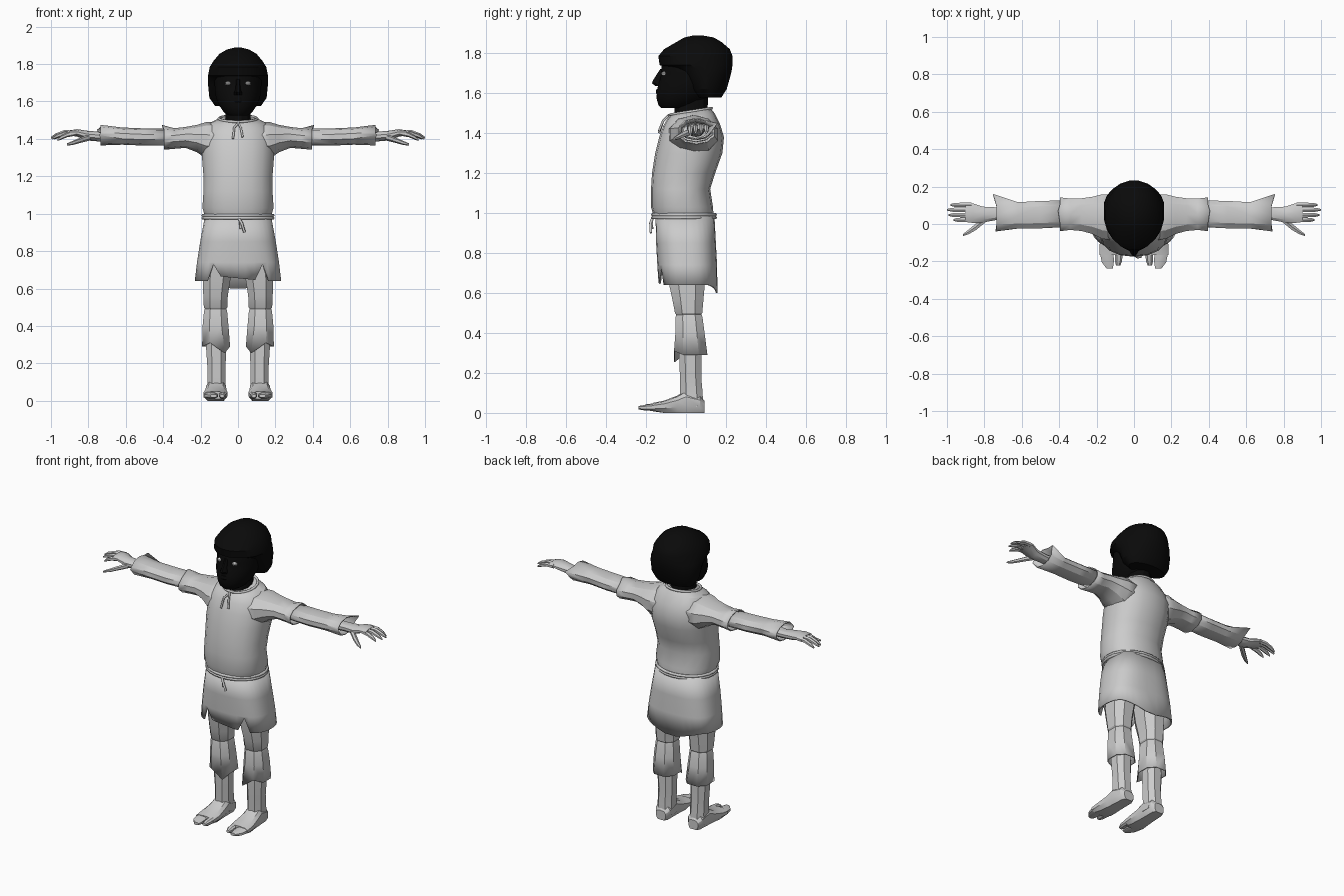
import bpy, bmesh, math
from mathutils import Vector


def material(name, v):
    m = bpy.data.materials.new(name)
    m.diffuse_color = (v, v, v, 1)
    return m


GREY = material("pale_grey", 0.6)
BLACK = material("black", 0.003)
WHITE = material("eye_white", 0.8)


def add(name, bm, mat, mirror=False, thick=0, angle=28):
    me = bpy.data.meshes.new(name)
    bmesh.ops.recalc_face_normals(bm, faces=bm.faces)
    bm.to_mesh(me)
    bm.free()
    me.materials.append(mat)
    me.polygons.foreach_set("use_smooth", [True] * len(me.polygons))
    me.set_sharp_from_angle(angle=math.radians(angle))
    ob = bpy.data.objects.new(name, me)
    bpy.context.collection.objects.link(ob)
    if thick:
        s = ob.modifiers.new("thickness", 'SOLIDIFY')
        s.thickness = thick
    if mirror:
        ob.modifiers.new("mirror", 'MIRROR')
    return ob


def loft(name, axis, secs, mat, n=12, p=1.0, caps=(True, True), edit=None, **kw):
    """Skin superellipse rings (position, centre a, centre b, radius a, radius b, tilt)."""
    bm = bmesh.new()
    rings = []
    for s in secs:
        t, ca, cb, ra, rb = s[:5]
        tilt = s[5] if len(s) > 5 else 0
        ring = []
        for i in range(n):
            w = 2 * math.pi * (i + 0.5) / n
            c, d = math.cos(w), math.sin(w)
            a = ca + ra * math.copysign(abs(c) ** p, c)
            b = cb + rb * math.copysign(abs(d) ** p, d)
            u = t + tilt * (b - cb)
            co = {'x': (u, a, b), 'y': (a, u, b), 'z': (a, b, u)}[axis]
            ring.append(bm.verts.new(co))
        rings.append(ring)
    for r, q in zip(rings, rings[1:]):
        for i in range(n):
            j = (i + 1) % n
            bm.faces.new((r[i], r[j], q[j], q[i]))
    if caps[0]:
        bm.faces.new(rings[0])
    if caps[1]:
        bm.faces.new(rings[-1])
    if edit:
        edit(bm, rings)
    return add(name, bm, mat, **kw)


def pull(*targets):
    """Move the nearest vertex onto each target point."""
    def edit(bm, rings):
        for t in targets:
            t = Vector(t)
            min(bm.verts, key=lambda v: (v.co - t).length).co = t
    return edit


def tube(name, pts, r, mat, closed=False):
    cu = bpy.data.curves.new(name, 'CURVE')
    cu.dimensions = '3D'
    cu.bevel_depth, cu.bevel_resolution, cu.use_fill_caps = r, 1, True
    sp = cu.splines.new('POLY')
    sp.points.add(len(pts) - 1)
    for q, co in zip(sp.points, pts):
        q.co = (*co, 1)
    sp.use_cyclic_u = closed
    cu.materials.append(mat)
    ob = bpy.data.objects.new(name, cu)
    bpy.context.collection.objects.link(ob)


# head, neck and nose
loft("face", 'z', [
    (1.525, 0, -0.065, 0.05, 0.06), (1.54, 0, -0.045, 0.075, 0.095),
    (1.575, 0, -0.02, 0.10, 0.13), (1.62, 0, 0, 0.12, 0.147),
    (1.66, 0, 0.01, 0.125, 0.145), (1.70, 0, 0.02, 0.128, 0.145),
    (1.74, 0, 0.03, 0.13, 0.155), (1.79, 0, 0.04, 0.12, 0.15)], BLACK, n=16)
loft("neck", 'z', [(1.46, 0, 0.03, 0.085, 0.095), (1.51, 0, 0.025, 0.07, 0.085),
                   (1.60, 0, 0.03, 0.07, 0.085)], BLACK)
loft("nose", 'z', [(1.635, 0, -0.135, 0.022, 0.02), (1.65, 0, -0.14, 0.022, 0.033),
                   (1.665, 0, -0.135, 0.015, 0.032), (1.72, 0, -0.115, 0.01, 0.015)], BLACK, n=8)
loft("lips", 'z', [(1.585, 0, -0.125, 0.03, 0.018), (1.60, 0, -0.13, 0.035, 0.022),
                   (1.62, 0, -0.13, 0.03, 0.02)], BLACK, n=8)

# bobbed hair with a fringe
loft("hair", 'z', [
    (1.577, 0, 0.115, 0.125, 0.062), (1.62, 0, 0.105, 0.155, 0.10),
    (1.69, 0, 0.095, 0.162, 0.13), (1.725, 0, 0.075, 0.162, 0.158),
    (1.74, 0, 0.05, 0.162, 0.184), (1.785, 0, 0.047, 0.153, 0.188),
    (1.82, 0, 0.055, 0.130, 0.166), (1.855, 0, 0.065, 0.10, 0.115),
    (1.878, 0, 0.065, 0.06, 0.075), (1.888, 0, 0.06, 0.02, 0.025)], BLACK, n=20)

# eyes
bm = bmesh.new()
bmesh.ops.create_uvsphere(bm, u_segments=10, v_segments=6, radius=1)
bmesh.ops.scale(bm, vec=(0.016, 0.016, 0.011), verts=bm.verts)
bmesh.ops.translate(bm, vec=(0.053, -0.108, 1.697), verts=bm.verts)
add("eye", bm, WHITE, mirror=True)

# tunic body
loft("tunic", 'z', [
    (0.985, 0, -0.012, 0.178, 0.150), (1.03, 0, -0.020, 0.193, 0.155),
    (1.12, 0, -0.027, 0.187, 0.148), (1.20, 0, -0.012, 0.187, 0.158),
    (1.30, 0, 0.014, 0.195, 0.168), (1.38, 0, 0.028, 0.195, 0.162),
    (1.44, 0, 0.030, 0.182, 0.142), (1.485, 0, 0.027, 0.15, 0.118, 0.1),
    (1.508, 0, 0.025, 0.10, 0.098, 0.16)], GREY, n=18, p=0.88)


# skirt with two front slits and a longer back
def hem(bm, rings):
    for sign in (-1, 1):
        for v in rings[-1]:
            if v.co.y > 0.0:
                v.co.z = 0.64 - 0.05 * max(0, 1 - abs(v.co.x) / 0.19)
            else:
                v.co.z = 0.655 - 0.1 * v.co.x if abs(v.co.x) < 0.14 else 0.64
        slit = min((v for v in rings[-1] if v.co.y < 0), key=lambda v: abs(v.co.x - sign * 0.148))
        rings[0][0].index = 0
        slits.append(slit)
    for v in slits:
        v.co.z = 0.73


slits = []
loft("skirt", 'z', [(0.985, 0, -0.005, 0.178, 0.148), (0.85, 0, 0.0, 0.203, 0.15),
                    (0.74, 0, 0.006, 0.22, 0.15), (0.64, 0, 0.01, 0.232, 0.148)],
     GREY, n=32, p=0.75, caps=(False, False), edit=hem, thick=0.008)

# rope belt, collar cord and hanging ties
for z in (0.977, 0.991):
    tube("belt_rope", [(0.186 * math.cos(a), -0.01 + 0.156 * math.sin(a), z)
                       for a in [i * math.pi / 12 for i in range(24)]], 0.009, GREY, True)
tube("collar_cord", [(0.102 * math.cos(a), 0.025 + 0.102 * math.sin(a), 1.508 + 0.016 * math.sin(a))
                     for a in [i * math.pi / 12 for i in range(24)]], 0.008, GREY, True)
tube("belt_tie", [(0.0, -0.165, 0.98), (0.02, -0.178, 0.95), (0.035, -0.175, 0.90)], 0.007, GREY)
tube("belt_tie", [(0.005, -0.165, 0.98), (0.012, -0.172, 0.96), (0.015, -0.17, 0.92)], 0.007, GREY)
tube("collar_tie", [(0.005, -0.085, 1.49), (-0.02, -0.115, 1.46), (-0.027, -0.135, 1.40)], 0.006, GREY)
tube("collar_tie", [(0.0, -0.085, 1.49), (0.015, -0.115, 1.46), (0.025, -0.135, 1.41)], 0.006, GREY)

# sleeves
loft("upper_sleeve", 'x', [
    (0.08, 0.03, 1.39, 0.13, 0.10), (0.17, 0.04, 1.392, 0.125, 0.098),
    (0.22, 0.046, 1.402, 0.105, 0.073), (0.28, 0.05, 1.408, 0.092, 0.056),
    (0.34, 0.052, 1.402, 0.088, 0.055), (0.395, 0.052, 1.402, 0.095, 0.06)],
     GREY, n=10, caps=(False, False), thick=0.006, mirror=True,
     edit=pull((0.405, 0.07, 1.474)))
loft("lower_sleeve", 'x', [
    (0.36, 0.055, 1.41, 0.075, 0.045), (0.50, 0.05, 1.41, 0.077, 0.046),
    (0.62, 0.046, 1.415, 0.074, 0.046), (0.735, 0.047, 1.42, 0.085, 0.055)],
     GREY, n=10, caps=(False, False), thick=0.006, mirror=True,
     edit=pull((0.752, 0.16, 1.45), (0.74, -0.04, 1.42)))

# hands
loft("palm", 'x', [
    (0.60, 0.05, 1.41, 0.04, 0.03), (0.74, 0.055, 1.412, 0.036, 0.026),
    (0.81, 0.05, 1.418, 0.045, 0.026), (0.86, 0.058, 1.432, 0.055, 0.02),
    (0.90, 0.063, 1.432, 0.055, 0.014)], GREY, n=10, mirror=True)
for y, tip, dz in ((0.102, 0.982, 0), (0.076, 1.0, 0.004), (0.048, 0.992, 0), (0.022, 0.965, -0.008)):
    k = tip - 0.87
    loft("finger", 'x', [
        (0.87, y, 1.431, 0.014, 0.014), (0.87 + 0.45 * k, y, 1.43 + dz, 0.014, 0.013),
        (0.87 + 0.8 * k, y, 1.415 + dz, 0.012, 0.011), (tip, y, 1.402 + dz, 0.005, 0.005)],
         GREY, n=6, mirror=True)
loft("thumb", 'x', [
    (0.79, 0.03, 1.41, 0.02, 0.018), (0.845, -0.015, 1.392, 0.02, 0.014),
    (0.885, -0.043, 1.378, 0.014, 0.011), (0.915, -0.06, 1.37, 0.006, 0.006)], GREY, n=6, mirror=True)

# trousers, rolled at the knee and ragged at the hem
loft("upper_trouser", 'z', [
    (0.80, 0.10, 0.01, 0.09, 0.11), (0.64, 0.115, 0.005, 0.078, 0.095),
    (0.56, 0.12, 0.01, 0.07, 0.082), (0.50, 0.12, 0.013, 0.067, 0.073),
    (0.485, 0.12, 0.013, 0.057, 0.062)], GREY, n=8, p=0.85, mirror=True)
loft("lower_trouser", 'z', [
    (0.505, 0.12, 0.015, 0.056, 0.062), (0.48, 0.12, 0.015, 0.066, 0.072),
    (0.40, 0.12, 0.02, 0.074, 0.078), (0.29, 0.117, 0.025, 0.08, 0.088)],
     GREY, n=8, p=0.85, caps=(True, False), thick=0.006, mirror=True,
     edit=pull((0.07, -0.06, 0.255), (0.15, -0.06, 0.31)))

# shins and bare feet
loft("shin", 'z', [
    (0.45, 0.118, 0.02, 0.05, 0.055), (0.28, 0.117, 0.022, 0.057, 0.06),
    (0.18, 0.115, 0.023, 0.052, 0.057), (0.10, 0.115, 0.027, 0.052, 0.06),
    (0.03, 0.115, 0.03, 0.055, 0.06)], GREY, n=8, p=0.85, mirror=True)
loft("foot", 'y', [
    (0.092, 0.115, 0.032, 0.035, 0.028), (0.07, 0.115, 0.045, 0.052, 0.045),
    (0.0, 0.117, 0.058, 0.055, 0.055), (-0.045, 0.118, 0.045, 0.058, 0.041),
    (-0.11, 0.12, 0.034, 0.066, 0.027), (-0.165, 0.122, 0.029, 0.064, 0.021)],
     GREY, n=10, p=0.75, mirror=True,
     edit=lambda bm, rings: [setattr(v.co, "z", 0) for v in bm.verts if v.co.z < 0.012 and v.co.y > -0.15])
loft("big_toe", 'y', [(-0.15, 0.08, 0.03, 0.022, 0.02), (-0.20, 0.083, 0.028, 0.02, 0.016),
                      (-0.222, 0.085, 0.026, 0.012, 0.009)], GREY, n=8, p=0.8, mirror=True)
loft("outer_toes", 'y', [(-0.15, 0.146, 0.028, 0.04, 0.02), (-0.205, 0.14, 0.026, 0.034, 0.015),
                         (-0.238, 0.13, 0.026, 0.018, 0.009)], GREY, n=8, p=0.8, mirror=True)
